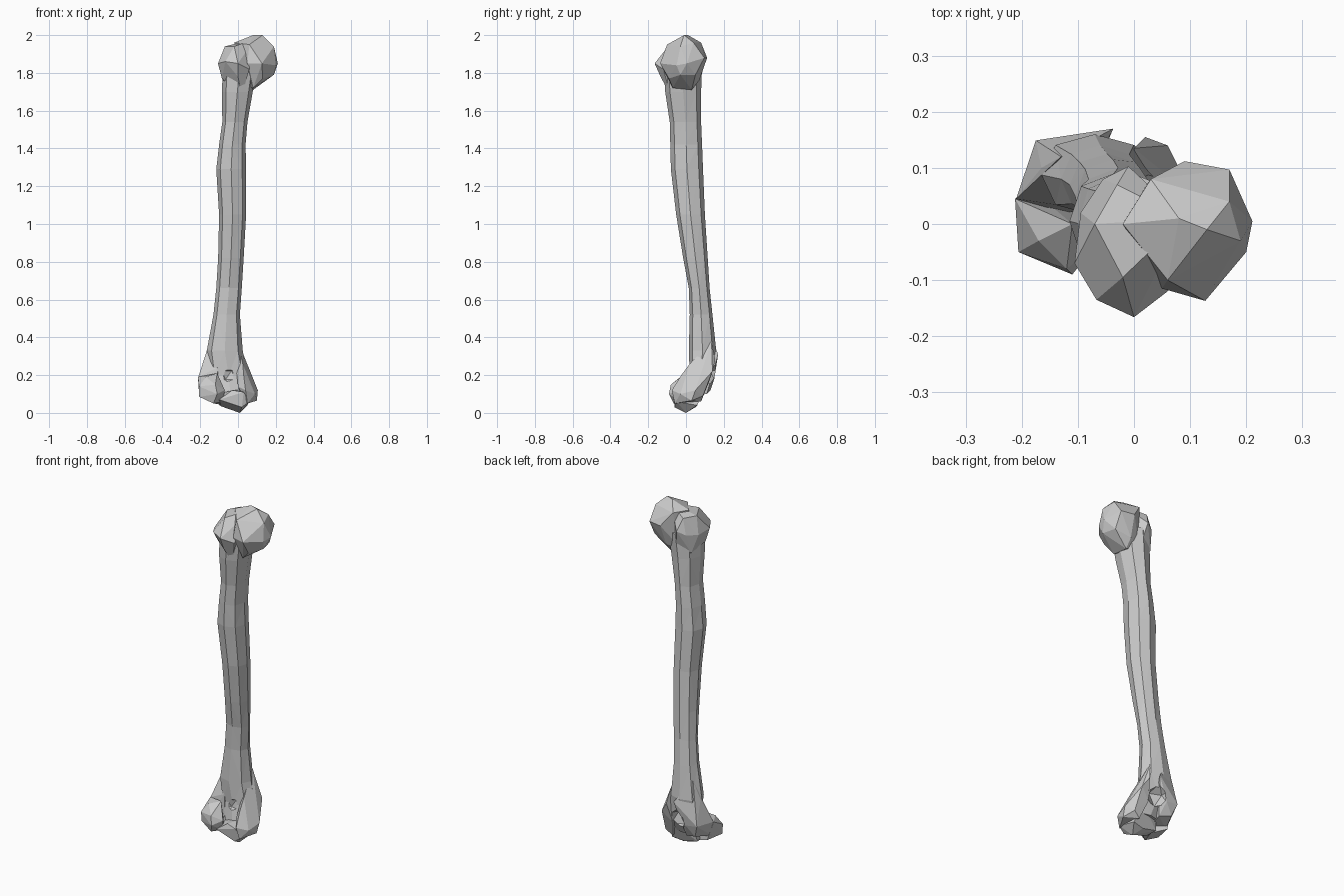
import bpy, bmesh, math

def finish(bm, name):
    bmesh.ops.recalc_face_normals(bm, faces=bm.faces)
    me = bpy.data.meshes.new(name)
    bm.to_mesh(me)
    bm.free()
    ob = bpy.data.objects.new(name, me)
    bpy.context.collection.objects.link(ob)
    return ob

def loft(name, rings, n=8):
    """Rings are (z, x_min, x_max, y_min, y_max); slightly boxy n-gons."""
    bm = bmesh.new()
    loops = []
    for z, x0, x1, y0, y1 in rings:
        loop = []
        for i in range(n):
            a = 2 * math.pi * i / n
            k = 1.0 if i % 2 == 0 else 1.04
            loop.append(bm.verts.new(((x0 + x1) / 2 + k * (x1 - x0) / 2 * math.sin(a),
                                      (y0 + y1) / 2 - k * (y1 - y0) / 2 * math.cos(a), z)))
        loops.append(loop)
    for a, b in zip(loops, loops[1:]):
        for i in range(n):
            j = (i + 1) % n
            bm.faces.new((a[i], a[j], b[j], b[i]))
    bm.faces.new(loops[0])
    bm.faces.new(loops[-1])
    bmesh.ops.triangulate(bm, faces=bm.faces)
    return finish(bm, name)

def hull(name, pts):
    """Faceted lump wrapped around a few key points."""
    bm = bmesh.new()
    for p in pts:
        bm.verts.new(p)
    res = bmesh.ops.convex_hull(bm, input=bm.verts)
    junk = [v for v in res["geom_interior"] if isinstance(v, bmesh.types.BMVert)]
    bmesh.ops.delete(bm, geom=junk, context='VERTS')
    return finish(bm, name)

def pit(name, loc, scale):
    bm = bmesh.new()
    bmesh.ops.create_icosphere(bm, subdivisions=1, radius=1)
    for v in bm.verts:
        v.co = [c + s * k for c, s, k in zip(loc, scale, v.co)]
    return finish(bm, name)

def combine(target, other, op):
    m = target.modifiers.new(op.lower(), 'BOOLEAN')
    m.operation, m.object, m.solver = op, other, 'EXACT'
    bpy.context.view_layer.objects.active = target
    bpy.ops.object.modifier_apply(modifier=m.name)
    bpy.data.objects.remove(other)

# Shaft, bowed backwards toward the lower end
bone = loft("arm_bone", [
    (0.10, -0.11, 0.03, 0.00, 0.09),
    (0.20, -0.15, 0.05, 0.02, 0.14),
    (0.33, -0.165, 0.025, 0.015, 0.16),
    (0.52, -0.13, 0.01, 0.02, 0.14),
    (0.66, -0.115, 0.02, 0.015, 0.125),
    (0.82, -0.105, 0.03, -0.015, 0.115),
    (1.05, -0.10, 0.043, -0.052, 0.10),
    (1.29, -0.115, 0.043, -0.08, 0.09),
    (1.42, -0.10, 0.04, -0.083, 0.085),
    (1.54, -0.083, 0.05, -0.086, 0.08),
    (1.70, -0.085, 0.078, -0.11, 0.08),
    (1.84, -0.08, 0.10, -0.12, 0.085)])

# Rounded joint head at the top
head = hull("joint_head", [
    (0.13, -0.01, 2.0), (0.08, 0.01, 2.0), (0.17, 0.04, 1.96), (0.19, -0.03, 1.94),
    (0.06, -0.10, 1.95), (0.03, 0.08, 1.96), (0.09, 0.112, 1.88), (0.17, 0.097, 1.88),
    (0.211, 0.005, 1.85), (0.20, -0.05, 1.84), (0.127, -0.137, 1.85), (0.05, -0.115, 1.85),
    (0.17, 0.05, 1.79), (0.19, -0.03, 1.79), (0.13, -0.09, 1.77), (0.08, 0.07, 1.76),
    (0.08, -0.07, 1.72), (0.08, 0.03, 1.71), (0.0, 0.04, 1.74), (-0.02, 0.0, 1.96)])

# Blunt bump beside the head
tubercle = hull("upper_bump", [
    (0.09, 0.01, 1.98), (-0.02, -0.095, 1.94), (-0.07, 0.0, 1.94), (-0.03, 0.07, 1.94),
    (0.0, -0.166, 1.85), (-0.067, -0.135, 1.86), (-0.106, -0.07, 1.85), (-0.095, 0.02, 1.84),
    (-0.055, 0.08, 1.85), (-0.01, 0.103, 1.87), (0.06, -0.12, 1.82), (0.0, -0.135, 1.78),
    (-0.085, -0.06, 1.77), (-0.07, 0.05, 1.74), (0.02, -0.08, 1.68), (0.02, 0.06, 1.70)])

# Outer flare of the lower end
outer = hull("outer_flare", [
    (-0.13, 0.12, 0.44), (-0.165, 0.10, 0.33), (-0.037, 0.17, 0.31), (-0.21, 0.045, 0.19),
    (-0.175, 0.149, 0.19), (-0.10, 0.15, 0.18), (-0.11, 0.03, 0.24), (-0.15, 0.13, 0.12),
    (-0.195, 0.03, 0.10), (-0.10, 0.02, 0.09), (-0.08, 0.11, 0.10)])

# Outer rounded knuckle projecting forward
knuckle = hull("outer_knuckle", [
    (-0.212, 0.045, 0.19), (-0.206, -0.05, 0.14), (-0.205, -0.045, 0.085), (-0.17, -0.03, 0.19),
    (-0.11, 0.0, 0.21), (-0.12, -0.08, 0.15), (-0.11, -0.09, 0.10), (-0.13, -0.065, 0.05),
    (-0.10, 0.02, 0.045), (-0.18, 0.06, 0.08), (-0.07, -0.04, 0.12), (-0.08, -0.03, 0.06)])

# Inner flare sweeping down and forward
inner = hull("inner_flare", [
    (0.0, 0.135, 0.38), (0.02, 0.155, 0.28), (0.07, 0.11, 0.20), (0.06, 0.14, 0.22),
    (0.025, 0.02, 0.26), (0.03, -0.025, 0.20), (-0.01, 0.05, 0.24), (0.105, 0.05, 0.12),
    (0.10, 0.03, 0.065), (0.09, -0.03, 0.10), (0.04, -0.075, 0.12), (0.0, -0.02, 0.14),
    (0.05, -0.06, 0.05), (0.03, 0.08, 0.06), (0.0, 0.12, 0.16), (0.07, 0.09, 0.09)])

# Hinge surface between the knuckles
hinge = hull("hinge", [
    (-0.10, -0.06, 0.07), (-0.11, 0.05, 0.05), (-0.09, 0.0, 0.035), (-0.03, -0.055, 0.12),
    (-0.03, 0.08, 0.11), (-0.02, 0.05, 0.03), (0.01, 0.0, 0.0), (0.02, -0.06, 0.03),
    (0.06, -0.05, 0.06), (0.05, 0.06, 0.04), (0.03, -0.07, 0.11), (0.03, 0.09, 0.12),
    (-0.10, 0.06, 0.10)])

for part in (head, tubercle, outer, knuckle, inner, hinge):
    combine(bone, part, 'UNION')

# Hollows at the back and front above the hinge
combine(bone, pit("back_hollow", (-0.04, 0.165, 0.19), (0.065, 0.08, 0.075)), 'DIFFERENCE')
combine(bone, pit("front_hollow", (-0.05, -0.01, 0.20), (0.055, 0.05, 0.05)), 'DIFFERENCE')
